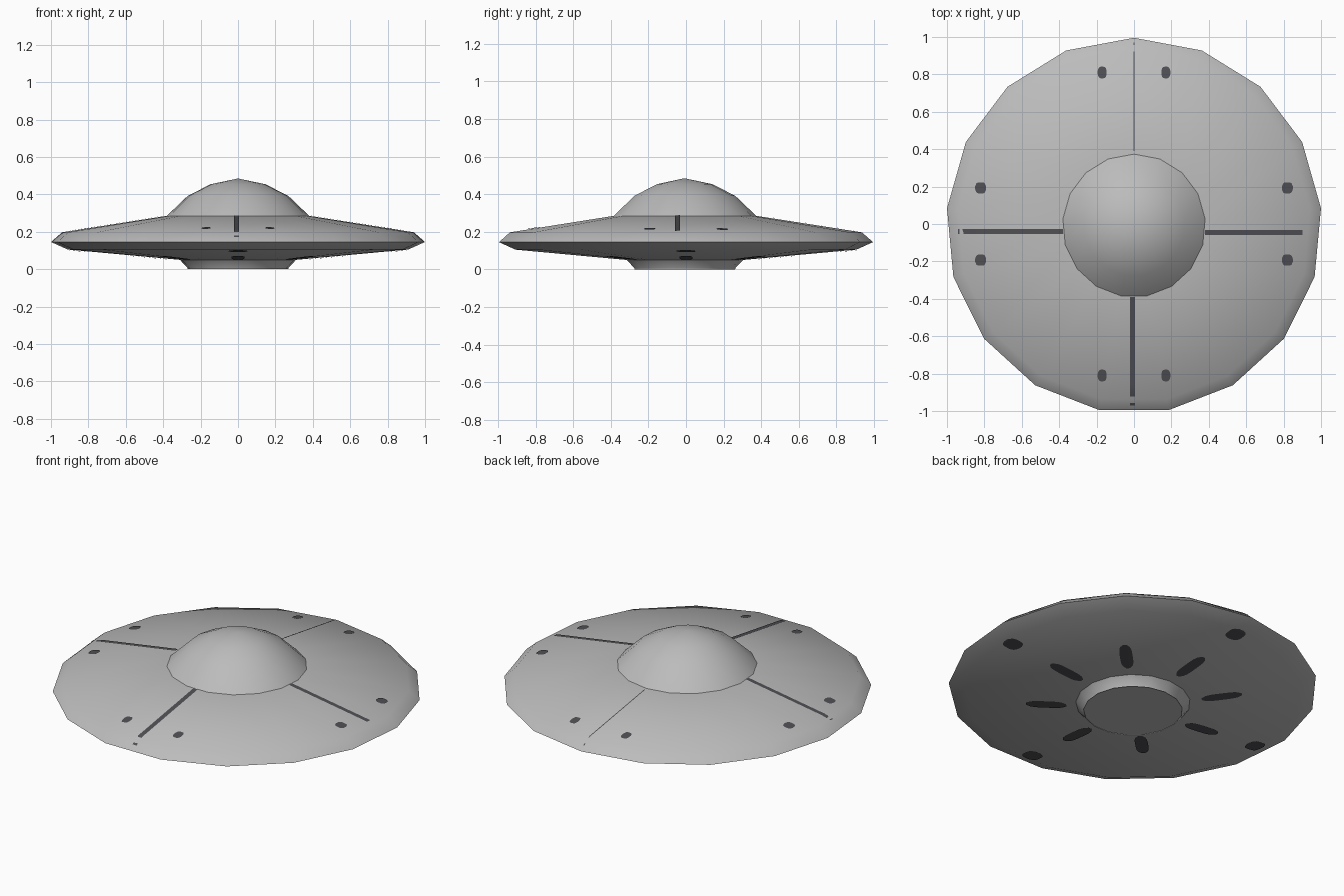
import bpy, bmesh, math
from mathutils import Vector
from mathutils.bvhtree import BVHTree

if "Cube" in bpy.data.objects:
    bpy.data.objects.remove(bpy.data.objects["Cube"])

SIDES = 17
CY = -0.0085  # keeps the odd-sided disc centred on its bounds


def material(name, c):
    m = bpy.data.materials.new(name)
    m.diffuse_color = (*c, 1)
    m.use_nodes = True
    m.node_tree.nodes["Principled BSDF"].inputs["Base Color"].default_value = m.diffuse_color
    return m


hull_grey = material("hull grey", (0.5, 0.5, 0.5))
mark_dark = material("dark marking", (0.08, 0.08, 0.09))


def finish(name, bm, mat, angle):
    me = bpy.data.meshes.new(name)
    bm.to_mesh(me)
    ob = bpy.data.objects.new(name, me)
    bpy.context.collection.objects.link(ob)
    me.materials.append(mat)
    bpy.ops.object.select_all(action='DESELECT')
    ob.select_set(True)
    bpy.context.view_layer.objects.active = ob
    bpy.ops.object.shade_smooth_by_angle(angle=math.radians(angle))
    return ob


def lathe(name, profile, mat, angle):
    """Revolve (radius, z) points, bottom to top; radius 0 makes a pole."""
    bm = bmesh.new()
    rings = []
    for r, z in profile:
        if r == 0:
            rings.append([bm.verts.new((0, CY, z))] * SIDES)
        else:
            rings.append([bm.verts.new((r * math.sin(2 * math.pi * i / SIDES),
                                        r * math.cos(2 * math.pi * i / SIDES) + CY, z))
                          for i in range(SIDES)])
    for a, b in zip(rings, rings[1:]):
        for i in range(SIDES):
            j = (i + 1) % SIDES
            vs = list(dict.fromkeys((a[i], a[j], b[j], b[i])))
            bm.faces.new(vs)
    bmesh.ops.recalc_face_normals(bm, faces=bm.faces)
    # open shells: make sure the normals point outward
    f = max(bm.faces, key=lambda f: f.calc_center_median().z)
    if f.normal.z < 0:
        bmesh.ops.reverse_faces(bm, faces=bm.faces)
    tree = BVHTree.FromBMesh(bm)
    finish(name, bm, mat, angle)
    bm.free()
    return tree


# Saucer disc with bottom hub, and the dome on top
tree = lathe("saucer_hull", [(0, 0.005), (0.27, 0.005), (0.27, 0), (0.272, 0.008), (0.312, 0.05),
                             (0.915, 0.105), (1.004, 0.145), (0.945, 0.197),
                             (0.382, 0.285), (0, 0.286)], hull_grey, 40)
lathe("dome", [(0.382, 0.285), (0.27, 0.392), (0.147, 0.454), (0, 0.485)], hull_grey, 40)


def marking(name, center, angle, length, width, top, round_ends=True):
    """Thin plate laid onto the hull by casting a small grid of points."""
    bm = bmesh.new()
    u = Vector((math.cos(angle), math.sin(angle), 0))
    v = Vector((-u.y, u.x, 0))
    s = 1 if top else -1
    rows = []
    for i in range(11):
        t = i / 5 - 1
        k = max(0.3, (1 - t ** 4) ** 0.5) if round_ends else 1
        row = []
        for w in (-1, -0.5, 0, 0.5, 1):
            p = Vector((*center, 0)) + u * t * length / 2 + v * w * k * width / 2
            hit = tree.ray_cast(Vector((p.x, p.y, 2 * s)), Vector((0, 0, -s)))[0]
            row.append(bm.verts.new((p.x, p.y, hit.z + 0.004 * s)))
        rows.append(row)
    for a, b in zip(rows, rows[1:]):
        for i in range(4):
            q = (a[i], b[i], b[i + 1], a[i + 1])
            bm.faces.new(q if top else q[::-1])
    finish(name, bm, mark_dark, 40)
    bm.free()


# Top seams
marking("seam_left", (-0.66, -0.04), 0, 0.56, 0.026, True, False)
marking("seam_right", (0.64, -0.045), 0, 0.52, 0.026, True, False)
marking("seam_front", (-0.008, -0.68), math.pi / 2, 0.58, 0.028, True, False)
marking("seam_back", (0, 0.68), math.pi / 2, 0.58, 0.006, True, False)

# Pairs of small top spots near the rim
for sx in (-1, 1):
    for sy in (-1, 1):
        marking("side_spot", (sx * 0.82, sy * 0.193), 0, 0.058, 0.06, True)
        marking("end_spot", (sx * 0.17, sy * 0.81), 0, 0.048, 0.062, True)

# Underside: eight radial marks round the hub and four near the rim
for i in range(8):
    a = i * math.pi / 4
    marking("hub_mark", (0.48 * math.cos(a), 0.48 * math.sin(a)), a, 0.22, 0.07, False)
for i in range(4):
    a = i * math.pi / 2
    marking("rim_mark", (0.86 * math.cos(a), 0.86 * math.sin(a)), a, 0.10, 0.10, False)
